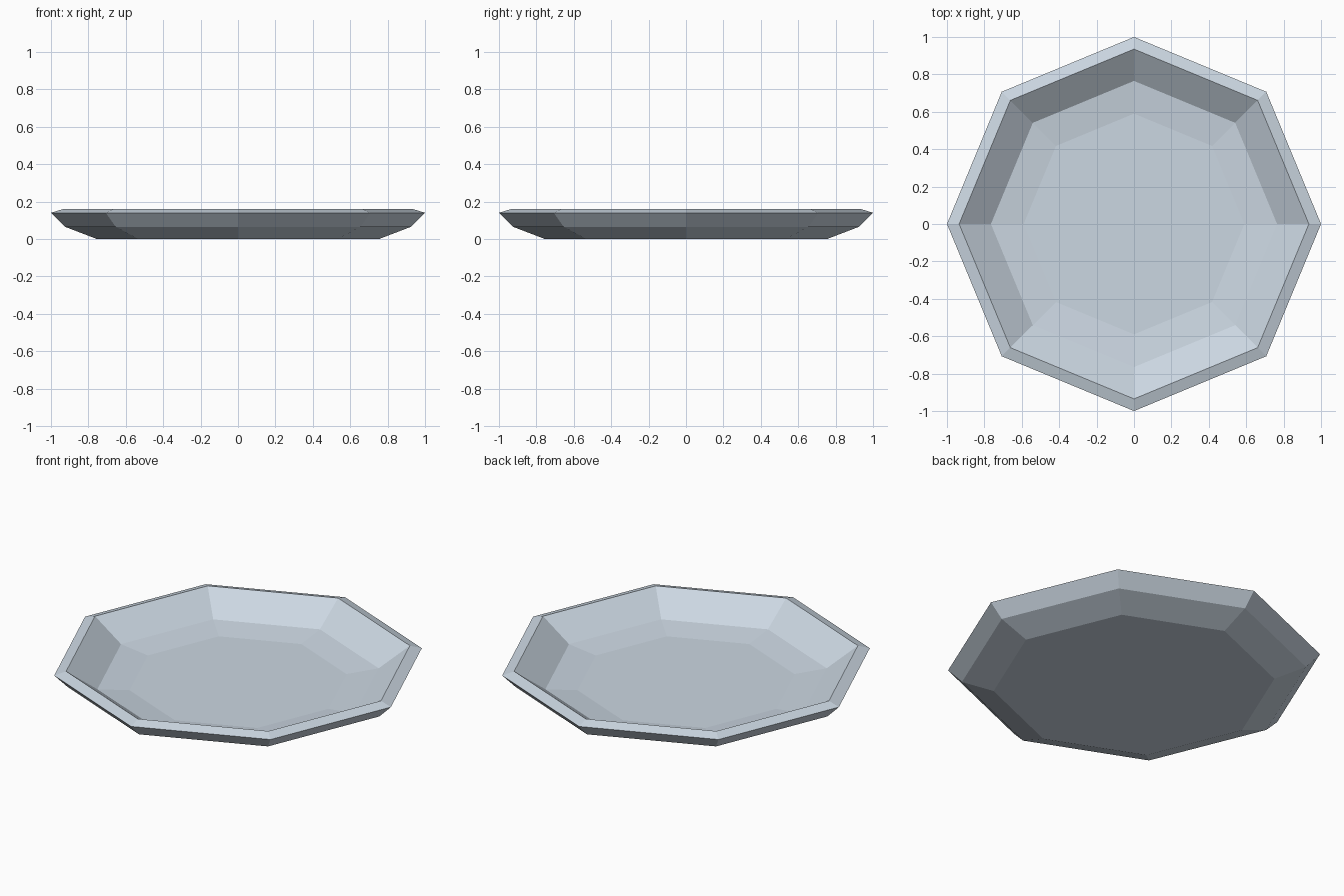
import bpy, bmesh, math

if "Cube" in bpy.data.objects:
    bpy.data.objects.remove(bpy.data.objects["Cube"])

SIDES = 8
# (radius, height) from the underside, round the rim, to the inner floor
PROFILE = [(0.755, 0.0), (0.925, 0.065), (1.0, 0.14),
           (0.935, 0.16), (0.765, 0.04), (0.59, 0.02)]

# glaze colour
glaze = bpy.data.materials.new("pale_blue_grey")
glaze.diffuse_color = (0.60, 0.68, 0.76, 1.0)
glaze.use_nodes = True
glaze.node_tree.nodes["Principled BSDF"].inputs["Base Color"].default_value = glaze.diffuse_color

# octagonal plate, one ring per profile point
bm = bmesh.new()
rings = []
for r, z in PROFILE:
    rings.append([bm.verts.new((r * math.cos(math.tau * i / SIDES),
                                r * math.sin(math.tau * i / SIDES), z))
                  for i in range(SIDES)])
for a, b in zip(rings, rings[1:]):
    for i in range(SIDES):
        j = (i + 1) % SIDES
        bm.faces.new((a[i], a[j], b[j], b[i]))

# flat underside and flat inner floor
bm.faces.new(rings[0][::-1])
bm.faces.new(rings[-1])
bmesh.ops.recalc_face_normals(bm, faces=bm.faces)

mesh = bpy.data.meshes.new("plate")
bm.to_mesh(mesh)
bm.free()
mesh.materials.append(glaze)
bpy.context.collection.objects.link(bpy.data.objects.new("plate", mesh))
